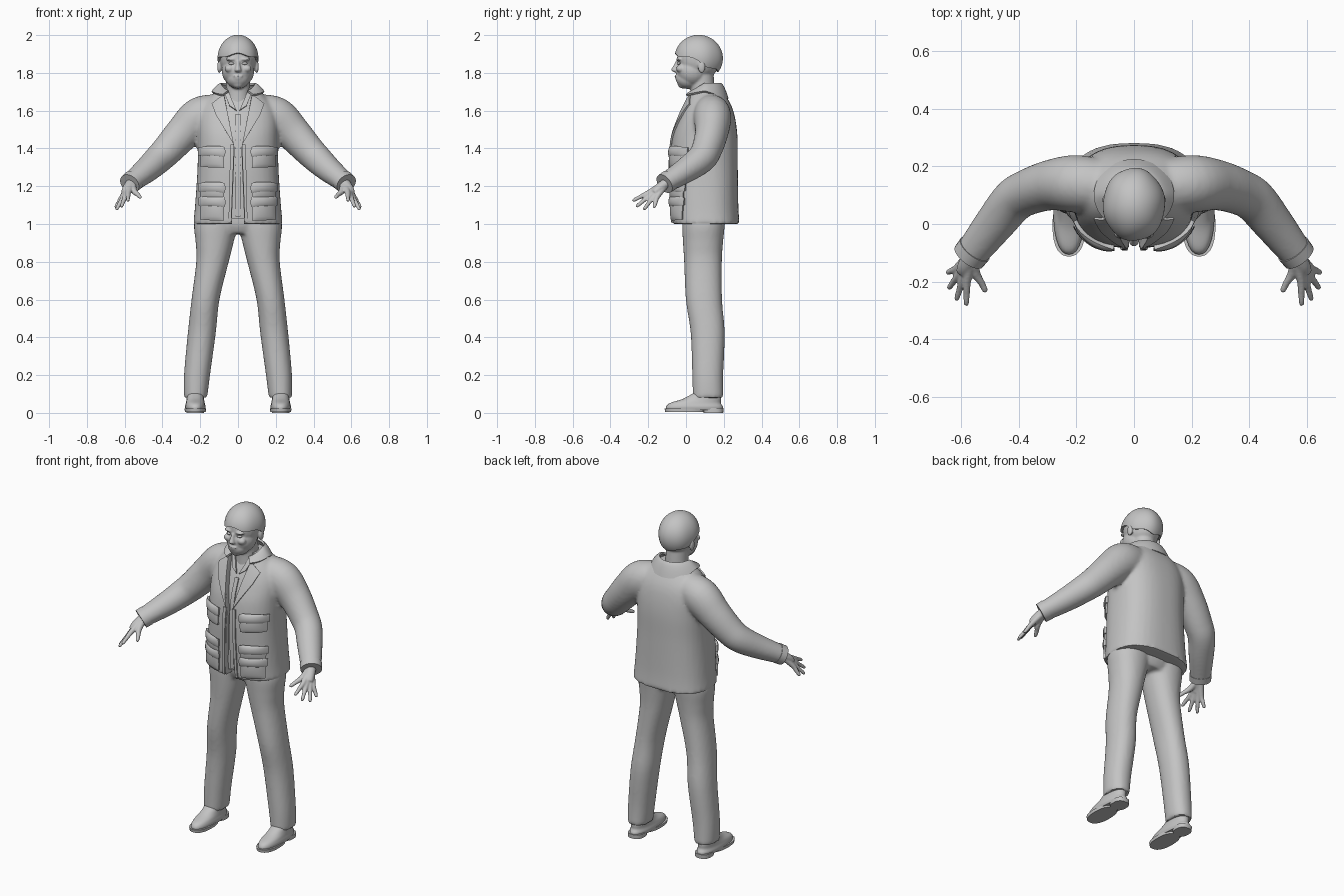
import bpy, bmesh, math
from mathutils import Vector
from mathutils.bvhtree import BVHTree

if "Cube" in bpy.data.objects:
    bpy.data.objects.remove(bpy.data.objects["Cube"])

grey = bpy.data.materials.new("plain grey")
grey.use_nodes = True
COL = (0.55, 0.55, 0.55, 1)
grey.diffuse_color = COL
grey.node_tree.nodes["Principled BSDF"].inputs["Base Color"].default_value = COL


def spline(st, k=5):
    """Smoothly resample a list of stations."""
    pts = [Vector(s) for s in st]
    out = []
    for i in range(len(pts) - 1):
        a, b, c, d = pts[max(i - 1, 0)], pts[i], pts[i + 1], pts[min(i + 2, len(pts) - 1)]
        for j in range(k):
            t = j / k
            out.append(b + (c - a) * t / 2 + (a * 2 - b * 5 + c * 4 - d) * t * t / 2
                       + (b * 3 - a - c * 3 + d) * t ** 3 / 2)
    return out + [pts[-1]]


def loft(bm, stations, flat=False, p=2.0, n=28, side=1, k=5):
    """Rings (x, y, z, half width, half depth) along a path, capped."""
    st, rings = spline(stations, k), []
    for i, s in enumerate(st):
        c, u, v = Vector(s[:3]), Vector((1, 0, 0)), Vector((0, 1, 0))
        if not flat:
            t = (Vector(st[min(i + 1, len(st) - 1)][:3]) - Vector(st[max(i - 1, 0)][:3])).normalized()
            u = Vector((0, 0, 1)).cross(t).normalized()
            v = t.cross(u)
        ring = []
        for j in range(n):
            a = math.tau * j / n
            ca, sa = math.cos(a), math.sin(a)
            r = (abs(ca) ** p + abs(sa) ** p) ** (-1 / p)
            q = c + u * (s[3] * r * ca) + v * (s[4] * r * sa)
            ring.append(bm.verts.new((q.x * side, q.y, q.z)))
        rings.append(ring)
    for r, q in zip(rings, rings[1:]):
        for j in range(n):
            bm.faces.new((r[j], r[(j + 1) % n], q[(j + 1) % n], q[j]))
    bm.faces.new(rings[0][::-1])
    bm.faces.new(rings[-1])


def ball(bm, c, r):
    """Ellipsoid, repeated on the other side when off centre."""
    for s in ((1, -1) if c[0] else (1,)):
        for v in bmesh.ops.create_uvsphere(bm, u_segments=24, v_segments=16, radius=1)["verts"]:
            v.co = Vector((s * c[0] + v.co.x * r[0], c[1] + v.co.y * r[1], c[2] + v.co.z * r[2]))


def finish(name, bm, voxel=0, smooth=0, mirror=False, solid=0, angle=40):
    bmesh.ops.recalc_face_normals(bm, faces=bm.faces)
    me = bpy.data.meshes.new(name)
    bm.to_mesh(me)
    bm.free()
    ob = bpy.data.objects.new(name, me)
    bpy.context.collection.objects.link(ob)
    me.materials.append(grey)
    if voxel:
        m = ob.modifiers.new("blend", 'REMESH')
        m.mode, m.voxel_size = 'VOXEL', voxel
    if smooth:
        m = ob.modifiers.new("soften", 'SMOOTH')
        m.iterations, m.factor = smooth, 0.5
    if solid:
        m = ob.modifiers.new("thickness", 'SOLIDIFY')
        m.thickness, m.offset = solid, 0
    if mirror:
        ob.modifiers.new("both sides", 'MIRROR')
    return shade(ob, angle)


def shade(ob, angle=40):
    """Apply the modifiers and shade smooth."""
    bpy.ops.object.select_all(action='DESELECT')
    ob.select_set(True)
    bpy.context.view_layer.objects.active = ob
    for m in list(ob.modifiers):
        bpy.ops.object.modifier_apply(modifier=m.name)
    bpy.ops.object.shade_smooth_by_angle(angle=math.radians(angle))
    return ob


def sheet(name, f, nu, nv, solid, mirror=False):
    """Thin surface from a function of two values in 0..1."""
    bm = bmesh.new()
    g = [[bm.verts.new(f(i / nu, j / nv)) for j in range(nv + 1)] for i in range(nu + 1)]
    for i in range(nu):
        for j in range(nv):
            bm.faces.new((g[i][j], g[i + 1][j], g[i + 1][j + 1], g[i][j + 1]))
    bmesh.ops.remove_doubles(bm, verts=bm.verts, dist=1e-5)
    return finish(name, bm, solid=solid, mirror=mirror)


def tree_of(ob):
    bm = bmesh.new()
    bm.from_mesh(ob.data)
    t = BVHTree.FromBMesh(bm)
    bm.free()
    return t


def panel(name, tree, corners, solid=0.012, bulge=0.0):
    """Cloth patch with four (x, z) corners laid on the front of a garment."""
    a, b, c, d = [Vector(q) for q in corners]

    def f(u, v):
        q = a.lerp(b, u).lerp(d.lerp(c, u), v)
        hit = tree.ray_cast(Vector((q.x, -1, q.y)), Vector((0, 1, 0)))[0]
        if hit is None:
            hit = tree.find_nearest(Vector((q.x, 0, q.y)))[0]
        out = bulge * (math.sin(math.pi * u) * math.sin(math.pi * v)) ** 0.5 if bulge and 0 < u < 1 and 0 < v < 1 else 0
        return (q.x, hit.y - 0.004 - out, q.y)
    return sheet(name, f, 12, 12, solid, mirror=True)


# Trousers
bm = bmesh.new()
loft(bm, [(0, .095, .95, .15, .09), (0, .095, 1.0, .2, .11), (0, .095, 1.08, .2, .11)], flat=True)
for s in (1, -1):
    loft(bm, [(.11, .1, 1.08, .1, .11), (.118, .093, 1, .115, .113), (.124, .09, .9, .1, .106),
              (.135, .09, .8, .086, .1), (.172, .095, .6, .074, .096), (.192, .115, .42, .074, .09),
              (.217, .115, .2, .069, .082), (.225, .117, .08, .062, .081)], flat=True, p=2.2, side=s)
finish("trousers", bm, voxel=.01, smooth=6)

# Shoes
bm = bmesh.new()
for s in (1, -1):
    loft(bm, [(.226, .045, .014, .05, .148), (.226, .045, .032, .054, .15), (.226, .05, .052, .05, .135),
              (.226, .085, .075, .046, .1), (.226, .115, .11, .044, .066)], flat=True, p=2.3, side=s)
finish("shoes", bm)
bm = bmesh.new()
for s in (1, -1):
    loft(bm, [(.226, -.005, .004, .055, .105), (.226, -.005, .022, .057, .108)], flat=True, p=2.4, side=s, k=1)
    loft(bm, [(.226, .145, 0, .046, .052), (.226, .145, .025, .046, .054)], flat=True, p=2.6, side=s, k=1)
finish("shoe_soles", bm)

# Jacket body and sleeves, blended together
torso = [(0, .105, 1, .237, .178), (0, .1, 1.1, .227, .177), (0, .095, 1.3, .214, .179),
         (0, .1, 1.45, .213, .173), (0, .11, 1.55, .212, .152), (0, .115, 1.62, .19, .128),
         (0, .112, 1.68, .14, .098), (0, .105, 1.72, .09, .075)]
arm = [(.1, .13, 1.6, .09, .09), (.2, .14, 1.565, .1, .108), (.29, .135, 1.482, .088, .095),
       (.37, .11, 1.395, .08, .084), (.42, .08, 1.345, .077, .078), (.485, 0, 1.285, .07, .067),
       (.57, -.108, 1.217, .057, .052)]
bm = bmesh.new()
loft(bm, torso, flat=True, p=2.5, n=40)
for s in (1, -1):
    loft(bm, arm, side=s)
jacket = finish("jacket", bm, voxel=.011, smooth=5)
jacket_tree = tree_of(jacket)

# Front opening of the jacket
bm = bmesh.new()
edge = [(.036, .9), (.03, 1.1), (.018, 1.4), (.075, 1.69), (.085, 1.8)]
prof = edge + [(-x, z) for x, z in edge[::-1]]
face = bm.faces.new([bm.verts.new((x, -.3, z)) for x, z in prof])
ext = bmesh.ops.extrude_face_region(bm, geom=[face])["geom"]
bmesh.ops.translate(bm, vec=(0, .36, 0), verts=[v for v in ext if isinstance(v, bmesh.types.BMVert)])
cutter = finish("opening_cutter", bm)
cutter.hide_render = True
cut = jacket.modifiers.new("opening", 'BOOLEAN')
cut.object, cut.operation, cut.solver = cutter, 'DIFFERENCE', 'EXACT'
shade(jacket)
bpy.data.objects.remove(cutter)

# Shirt
bm = bmesh.new()
loft(bm, [(x, y, max(z, 1.03), w * .85, d - .025) for x, y, z, w, d in torso], flat=True, p=2.4, n=40)
shirt = finish("shirt", bm)
shirt_tree = tree_of(shirt)
panel("shirt_collar", shirt_tree, [(.008, 1.6), (.045, 1.625), (.075, 1.7), (.05, 1.7)])
panel("shirt_placket", shirt_tree, [(0, 1.04), (.012, 1.04), (.012, 1.58), (0, 1.58)], .008)

# Lapels and pockets
panel("lapel", jacket_tree, [(.022, 1.42), (.115, 1.575), (.137, 1.635), (.074, 1.685)])
panel("front_facing", jacket_tree, [(.036, 1.005), (.05, 1.005), (.04, 1.42), (.02, 1.42)], .01)
for name, lo, hi in (("chest", 1.3, 1.395), ("upper_hip", 1.135, 1.205), ("lower_hip", 1.02, 1.13)):
    panel(name + "_pocket", jacket_tree, [(.075, lo), (.195, lo + .005), (.195, hi), (.075, hi)], .014, .01)
    panel(name + "_flap", jacket_tree, [(.07, hi - .035), (.2, hi - .03), (.2, hi + .008), (.07, hi + .008)], .024, .01)


# Jacket collar
def collar(u, v):
    a = math.radians(-55 + 290 * u)
    back, front = max(math.sin(a), 0), max(-math.sin(a), 0)
    top, low = 1.742 - .05 * front, 1.702 - .04 * back - .025 * front
    return ((.088 + .047 * v) * math.cos(a), .1 + (.082 + .038 * v) * math.sin(a),
            top + (low - top) * v ** 1.5)


sheet("jacket_collar", collar, 40, 6, .012)

# Cuffs
bm = bmesh.new()
for s in (1, -1):
    loft(bm, [(.553, -.087, 1.231, .062, .057), (.574, -.114, 1.213, .06, .055)], side=s, k=1)
finish("sleeve_cuffs", bm)

# Hands
bm = bmesh.new()
wrist = Vector((.56, -.095, 1.225))
for s in (1, -1):
    loft(bm, [(*wrist, .03, .026), (.585, -.145, 1.188, .028, .024), (.595, -.17, 1.165, .024, .018)], side=s)
    for i, tip in enumerate([(.583, -.284, 1.122), (.618, -.265, 1.09), (.645, -.225, 1.074), (.65, -.17, 1.085)]):
        root = Vector((.58, -.195, 1.168)).lerp(Vector((.613, -.152, 1.145)), i / 3)
        tip = Vector(tip)
        loft(bm, [(*wrist, .02, .02), (*root, .015, .014), (*root.lerp(tip, .55), .0115, .011),
                  (*root.lerp(tip, .93), .009, .009), (*tip, .003, .003)], side=s, n=14)
    loft(bm, [(*wrist, .02, .02), (.552, -.165, 1.178, .017, .017), (.53, -.205, 1.155, .012, .012),
              (.518, -.23, 1.142, .01, .01), (.515, -.238, 1.137, .003, .003)], side=s, n=14)
finish("hands", bm, voxel=.005, smooth=3)

# Head, face and neck
bm = bmesh.new()
loft(bm, [(0, .09, 1.6, .075, .068), (0, .088, 1.7, .064, .064), (0, .08, 1.8, .064, .066)], flat=True)
ball(bm, (0, .067, 1.875), (.096, .115, .115))
ball(bm, (0, .035, 1.81), (.086, .088, .085))
ball(bm, (0, .012, 1.77), (.062, .066, .055))
ball(bm, (0, -.014, 1.742), (.032, .03, .025))
loft(bm, [(0, -.045, 1.862, .009, .01), (0, -.055, 1.835, .012, .014), (0, -.061, 1.814, .018, .018),
          (0, -.05, 1.803, .014, .01)], flat=True, n=16)
ball(bm, (.035, -.036, 1.872), (.03, .016, .009))
ball(bm, (.045, -.03, 1.822), (.026, .022, .02))
ball(bm, (0, -.049, 1.783), (.027, .012, .006))
ball(bm, (0, -.046, 1.771), (.023, .012, .007))
ball(bm, (.099, .083, 1.832), (.011, .02, .034))
finish("head", bm, voxel=.0055, smooth=4)
bm = bmesh.new()
ball(bm, (.034, -.034, 1.85), (.016, .012, .008))
finish("eyes", bm)


# Hair cap with a fringe, short sides and a longer nape
def hair(u, v):
    a = math.tau * u
    s = math.sin(a)
    reach = math.radians(96 + 28 * max(s, 0) ** 0.7 - 16 * max(-s, 0) + 3 * math.sin(5 * a))
    t = reach * v
    w = 1 + .012 * math.sin(6 * a) * math.sin(t) ** 2
    return (.101 * w * math.sin(t) * math.cos(a), .067 + .121 * w * math.sin(t) * s,
            1.877 + .117 * math.cos(t))


sheet("hair", hair, 64, 24, .014)
